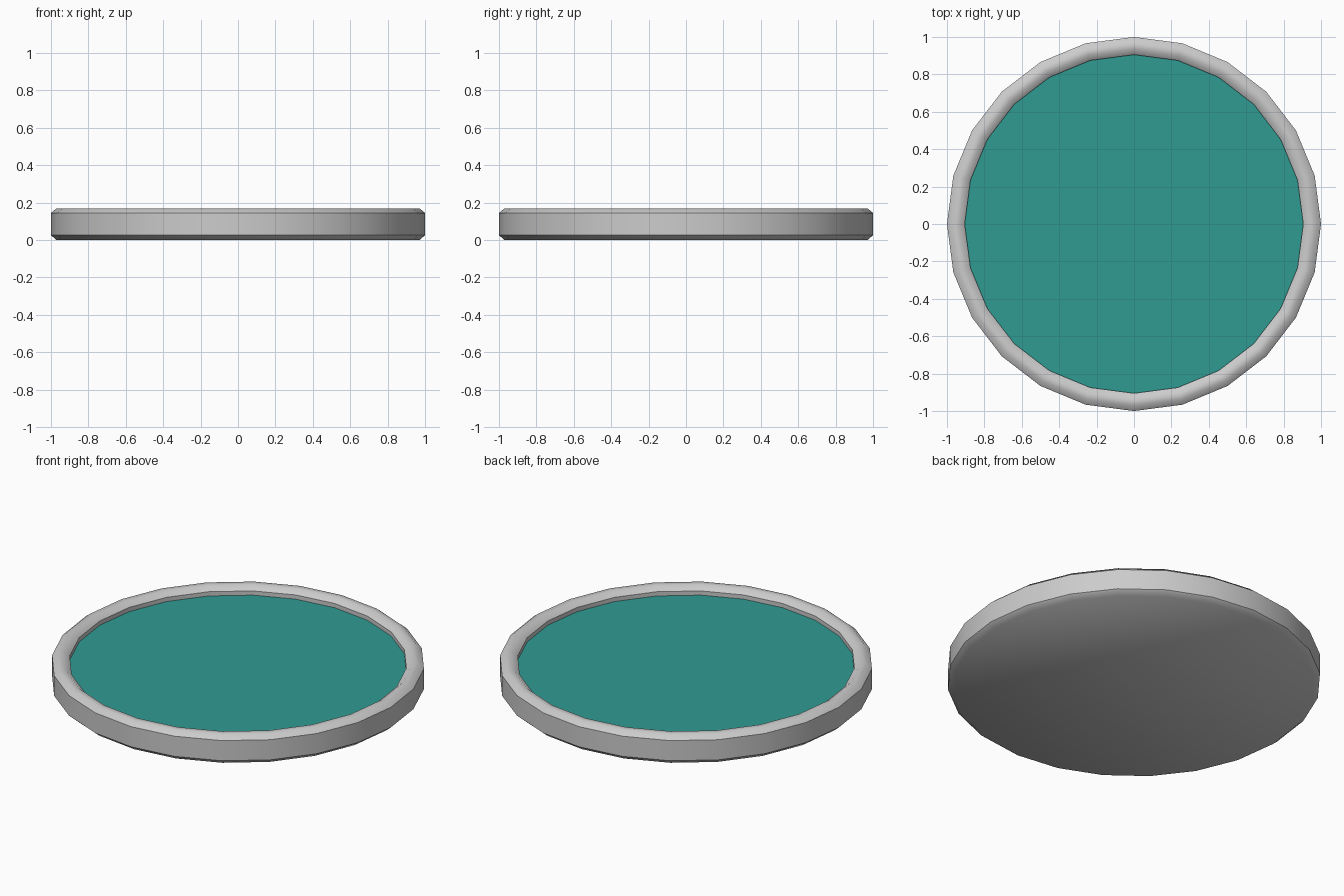
import bpy, bmesh
from math import sin, cos, pi, radians

if "Cube" in bpy.data.objects:
    bpy.data.objects.remove(bpy.data.objects["Cube"])

SIDES = 24


def lathe(name, profile, cap_first=False, cap_last=False):
    """Spin (radius, height) points around z, with optional end caps."""
    bm = bmesh.new()
    rings = [[bm.verts.new((r * cos(2 * pi * i / SIDES), r * sin(2 * pi * i / SIDES), z))
              for i in range(SIDES)] for r, z in profile]
    for a, b in zip(rings, rings[1:]):
        for i in range(SIDES):
            j = (i + 1) % SIDES
            bm.faces.new((a[i], a[j], b[j], b[i]))
    if cap_first:
        bm.faces.new(rings[0][::-1])
    if cap_last:
        bm.faces.new(rings[-1])
    mesh = bpy.data.meshes.new(name)
    bm.to_mesh(mesh)
    bm.free()
    obj = bpy.data.objects.new(name, mesh)
    bpy.context.collection.objects.link(obj)
    return obj


# Tray: closed base, chamfered raised rim, inner wall down to the panel
tray = lathe("tray_rim", [(0.97, 0), (1.0, 0.026), (1.0, 0.145), (0.97, 0.17),
                          (0.935, 0.17), (0.905, 0.145), (0.905, 0.12)], cap_first=True)
bpy.context.view_layer.objects.active = tray
tray.select_set(True)
bpy.ops.object.shade_smooth_by_angle(angle=radians(45))

# Panel: flat teal disc recessed inside the rim
panel = lathe("inset_panel", [(0.905, 0.12)], cap_last=True)
teal = bpy.data.materials.new("teal")
teal.diffuse_color = (0.03, 0.33, 0.29, 1)
teal.use_nodes = True
teal.node_tree.nodes["Principled BSDF"].inputs["Base Color"].default_value = teal.diffuse_color
panel.data.materials.append(teal)
